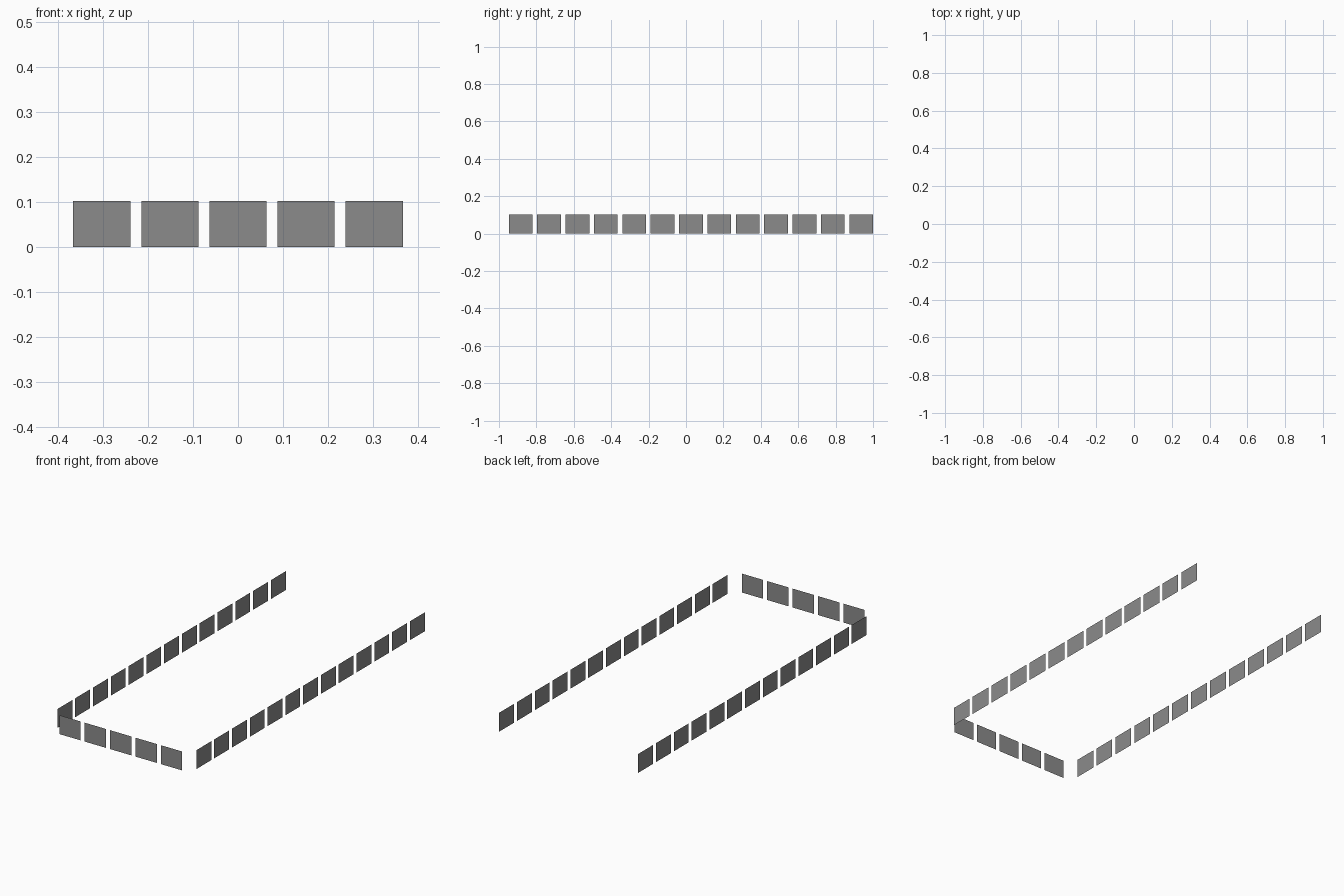
import bpy, bmesh
from mathutils import Vector

if "Cube" in bpy.data.objects:
    bpy.data.objects.remove(bpy.data.objects["Cube"])

PITCH, WIDTH, HEIGHT = 0.1517, 0.127, 0.102
HALF_X = 0.415

grey = bpy.data.materials.new("mid grey")
grey.diffuse_color = (0.26, 0.26, 0.26, 1)
grey.use_nodes = True
grey.node_tree.nodes["Principled BSDF"].inputs["Base Color"].default_value = grey.diffuse_color


def panel_row(name, start, step, count, outward):
    """Row of thin upright sheets along a horizontal direction."""
    start, step, up = Vector(start), Vector(step), Vector((0, 0, HEIGHT))
    bm = bmesh.new()
    for i in range(count):
        a = start + step * PITCH * i
        b = a + step * WIDTH
        face = bm.faces.new([bm.verts.new(p) for p in (a, b, b + up, a + up)])
        face.normal_update()
        if face.normal.dot(Vector(outward)) < 0:
            face.normal_flip()
    mesh = bpy.data.meshes.new(name)
    bm.to_mesh(mesh)
    bm.free()
    mesh.materials.append(grey)
    bpy.context.collection.objects.link(bpy.data.objects.new(name, mesh))


# Front row, centred on x = 0
panel_row("front_panels", (-(4 * PITCH + WIDTH) / 2, -1, 0), (1, 0, 0), 5, (0, -1, 0))

# Two long side rows, ending flush at the back
for side, label in ((1, "right"), (-1, "left")):
    panel_row(label + "_panels", (side * HALF_X, 1, 0), (0, -1, 0), 13, (side, 0, 0))
